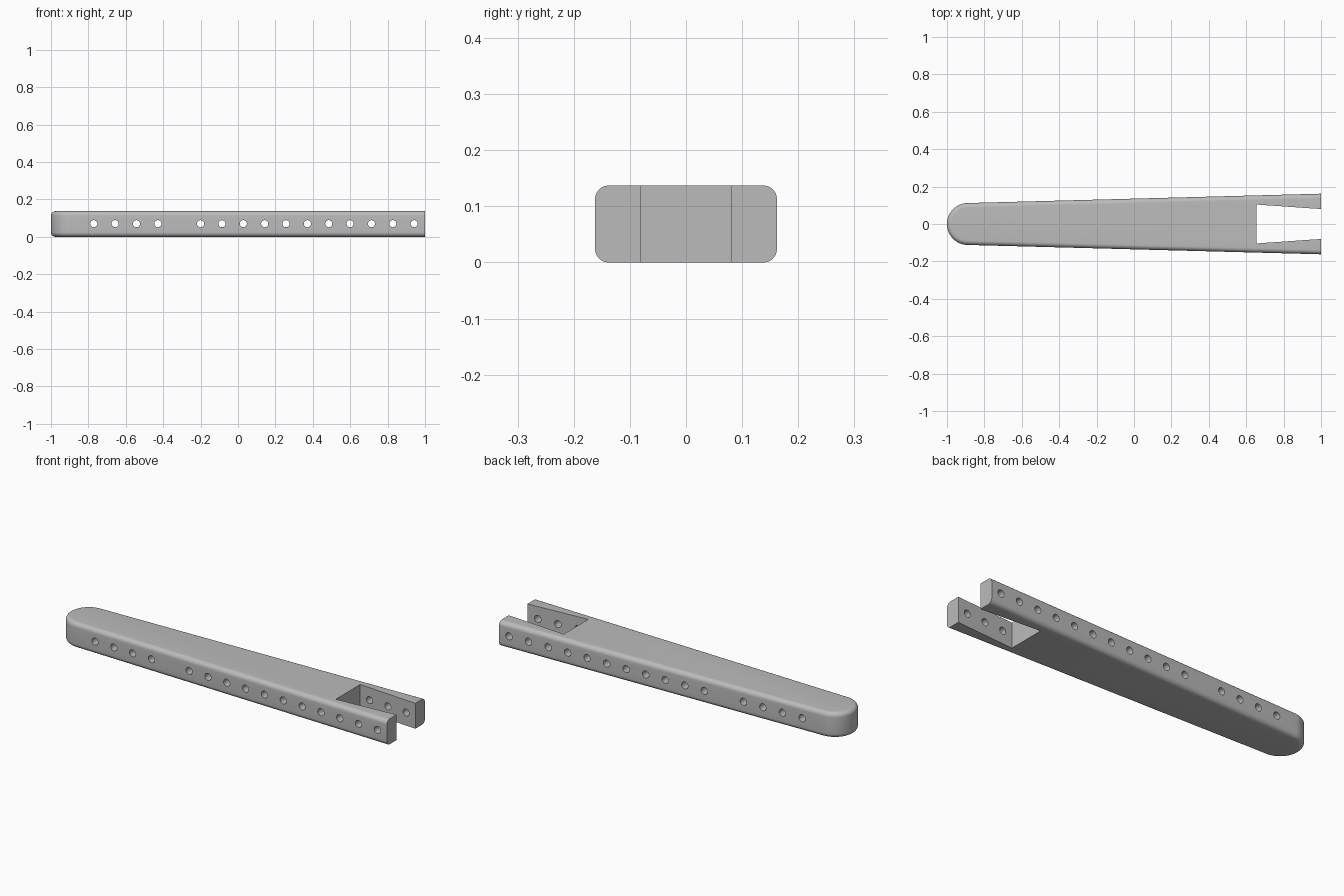
import bpy, bmesh
from math import sin, cos, pi, atan

cube = bpy.data.objects.get("Cube")
if cube:
    bpy.data.objects.remove(cube, do_unlink=True)

HEIGHT = 0.137
NOSE_R = 0.112      # radius of the rounded end
END_HALF = 0.162    # half width at the forked end
FILLET = 0.024
NOSE_X = NOSE_R - 1
TILT = atan((END_HALF - NOSE_R) / (1 - NOSE_X))

grey = bpy.data.materials.new("plain grey")
grey.use_nodes = True
grey.diffuse_color = (0.5, 0.5, 0.5, 1)
grey.node_tree.nodes["Principled BSDF"].inputs["Base Color"].default_value = (0.5, 0.5, 0.5, 1)


def make_object(name, bm):
    bmesh.ops.recalc_face_normals(bm, faces=bm.faces)
    mesh = bpy.data.meshes.new(name)
    bm.to_mesh(mesh)
    bm.free()
    mesh.materials.append(grey)
    obj = bpy.data.objects.new(name, mesh)
    bpy.context.collection.objects.link(obj)
    return obj


def loft(name, rings):
    """Skin a stack of closed rings and cap both ends."""
    bm = bmesh.new()
    loops = [[bm.verts.new(p) for p in ring] for ring in rings]
    n = len(loops[0])
    for a, b in zip(loops, loops[1:]):
        for i in range(n):
            j = (i + 1) % n
            bm.faces.new((a[i], a[j], b[j], b[i]))
    bm.faces.new(loops[0][::-1])
    bm.faces.new(loops[-1])
    return make_object(name, bm)


def outline(inset, z, steps=40):
    """Tapered outline with a round nose, moved inwards by inset."""
    start = pi / 2 + TILT
    r = NOSE_R - inset
    arc = [start + (2 * pi - 2 * start) * i / steps for i in range(steps + 1)]
    half = END_HALF - inset / cos(TILT)
    return ([(1, half, z)]
            + [(NOSE_X + r * cos(a), r * sin(a), z) for a in arc]
            + [(1, -half, z)])


# Beam with rounded upper and lower edges
quarter = [pi / 2 * i / 8 for i in range(9)]
lower = [outline(FILLET * (1 - sin(a)), FILLET * (1 - cos(a))) for a in quarter]
upper = [outline(FILLET * (1 - sin(a)), HEIGHT - FILLET * (1 - cos(a)))
         for a in reversed(quarter)]
beam = loft("forked_beam", lower + upper)

# Slot between the fork arms, narrowing towards its open end
slot_plan = [(0.655, -0.104), (1.1, -0.073), (1.1, 0.073), (0.655, 0.104)]
slot = loft("slot_cutter", [[(x, y, z) for x, y in slot_plan] for z in (-0.1, 0.3)])

# Row of cross holes, with one position skipped
PITCH = 0.1142
bm = bmesh.new()
for i in range(16):
    if i == 4:
        continue
    x = -0.771 + PITCH * i
    ring = [bm.verts.new((x + 0.019 * cos(2 * pi * k / 24), -0.3,
                          0.07 + 0.019 * sin(2 * pi * k / 24))) for k in range(24)]
    face = bm.faces.new(ring)
    new = bmesh.ops.extrude_face_region(bm, geom=[face])["geom"]
    bmesh.ops.translate(bm, vec=(0, 0.6, 0),
                        verts=[v for v in new if isinstance(v, bmesh.types.BMVert)])
holes = make_object("hole_cutter", bm)

# Cut the slot and holes, then drop the cutters
for cutter in (slot, holes):
    cutter.hide_render = True
    mod = beam.modifiers.new(cutter.name, 'BOOLEAN')
    mod.operation = 'DIFFERENCE'
    mod.solver = 'EXACT'
    mod.object = cutter
bpy.context.view_layer.update()
graph = bpy.context.evaluated_depsgraph_get()
result = bpy.data.meshes.new_from_object(beam.evaluated_get(graph))
beam.modifiers.clear()
beam.data = result
for cutter in (slot, holes):
    bpy.data.objects.remove(cutter, do_unlink=True)
beam.data.materials.clear()
beam.data.materials.append(grey)
for poly in beam.data.polygons:
    poly.material_index = 0

bpy.ops.object.select_all(action='DESELECT')
beam.select_set(True)
bpy.context.view_layer.objects.active = beam
bpy.ops.object.shade_smooth_by_angle(angle=pi / 6)
